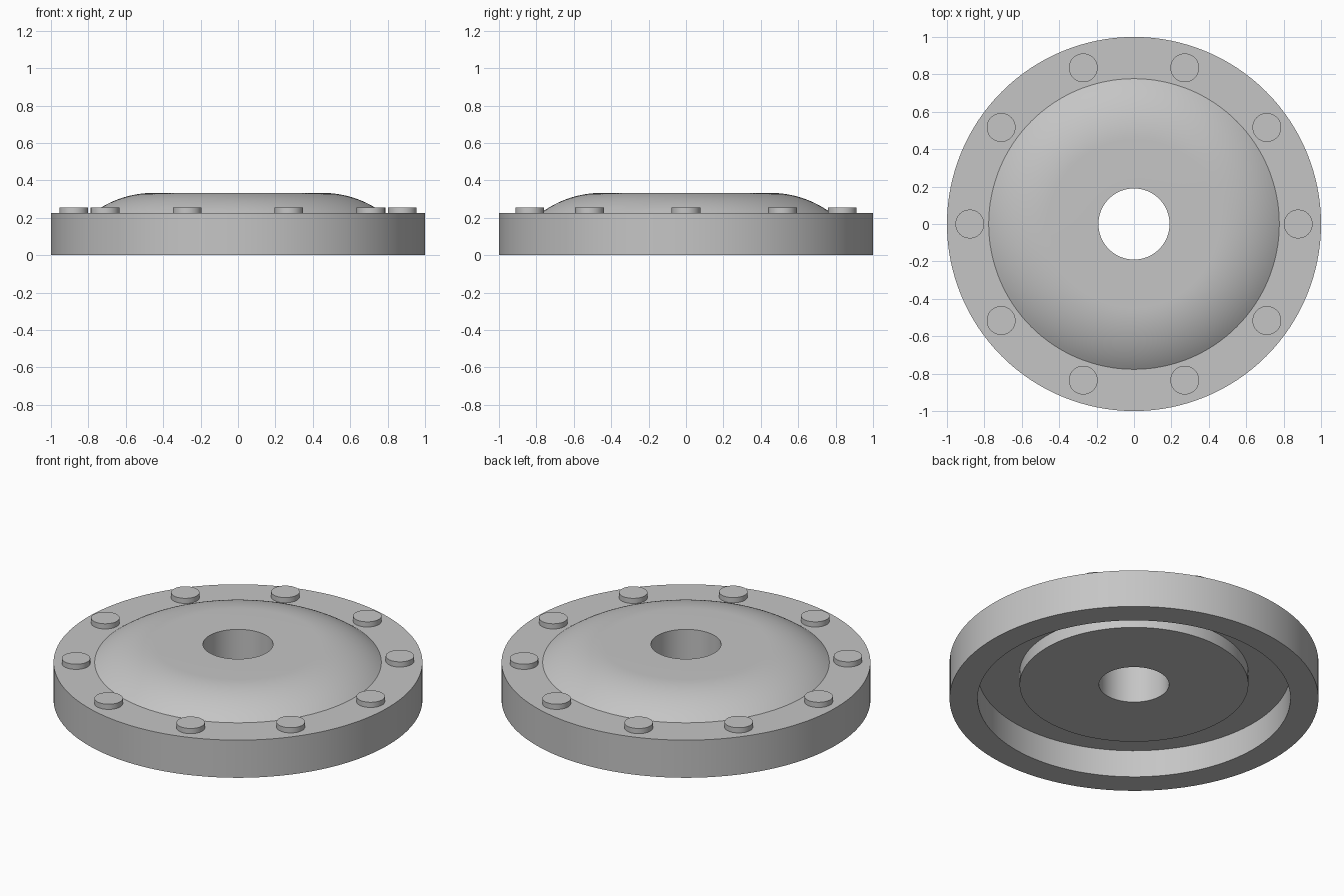
import bpy
import bmesh
from math import sin, cos, asin, pi, radians
from mathutils import Matrix, Vector

cube = bpy.data.objects.get("Cube")
if cube:
    bpy.data.objects.remove(cube, do_unlink=True)

# Single grey material
grey = bpy.data.materials.new("plain grey")
grey.use_nodes = True
colour = (0.56, 0.56, 0.56, 1)
grey.diffuse_color = colour
grey.node_tree.nodes["Principled BSDF"].inputs["Base Color"].default_value = colour


def finish(name, bm):
    """Turn a bmesh into a named, smooth-shaded object with sharp edges."""
    bmesh.ops.recalc_face_normals(bm, faces=bm.faces)
    mesh = bpy.data.meshes.new(name)
    bm.to_mesh(mesh)
    bm.free()
    mesh.materials.append(grey)
    obj = bpy.data.objects.new(name, mesh)
    bpy.context.collection.objects.link(obj)
    bpy.ops.object.select_all(action="DESELECT")
    obj.select_set(True)
    bpy.context.view_layer.objects.active = obj
    bpy.ops.object.shade_smooth_by_angle(angle=radians(30))
    return obj


def lathe(name, profile, steps):
    """Revolve a closed (radius, height) profile around the z axis."""
    bm = bmesh.new()
    verts = [bm.verts.new((r, 0, z)) for r, z in profile]
    edges = [bm.edges.new((a, b)) for a, b in zip(verts, verts[1:] + verts[:1])]
    bmesh.ops.spin(bm, geom=verts + edges, cent=(0, 0, 0), axis=(0, 0, 1),
                   angle=2 * pi, steps=steps, use_merge=True)
    bmesh.ops.remove_doubles(bm, verts=bm.verts, dist=0.0001)
    return finish(name, bm)


# Cover body: flange, rounded dome shoulder, bore, underside boss and recess
rim_z, top_z = 0.225, 0.333
flat_r, dome_r = 0.45, 0.777
rise, run = top_z - rim_z, dome_r - flat_r
arc_r = (run ** 2 + rise ** 2) / (2 * rise)
sweep = asin(run / arc_r)
arc_steps = 16
shoulder = []
for i in range(arc_steps + 1):
    a = sweep * (1 - i / arc_steps)
    shoulder.append((flat_r + arc_r * sin(a), top_z - arc_r * (1 - cos(a))))

outer = [(0.848, 0), (1, 0), (1, rim_z)]
inner = [(0.19, top_z), (0.19, 0.088), (0.62, 0.088), (0.62, 0.163), (0.848, 0.163)]
lathe("cover_body", outer + shoulder + inner, 128)

# Ring of round bolt heads, slightly sunk into the flange
bolt_count, bolt_ring_r, bolt_r, bolt_top = 10, 0.878, 0.077, 0.256
bolt_bottom = rim_z - 0.005
for i in range(bolt_count):
    a = 2 * pi * i / bolt_count
    centre = Vector((bolt_ring_r * cos(a), bolt_ring_r * sin(a),
                     (bolt_top + bolt_bottom) / 2))
    bm = bmesh.new()
    bmesh.ops.create_cone(bm, cap_ends=True, segments=48, radius1=bolt_r,
                          radius2=bolt_r, depth=bolt_top - bolt_bottom,
                          matrix=Matrix.Translation(centre))
    finish(f"bolt_head_{i + 1}", bm)
